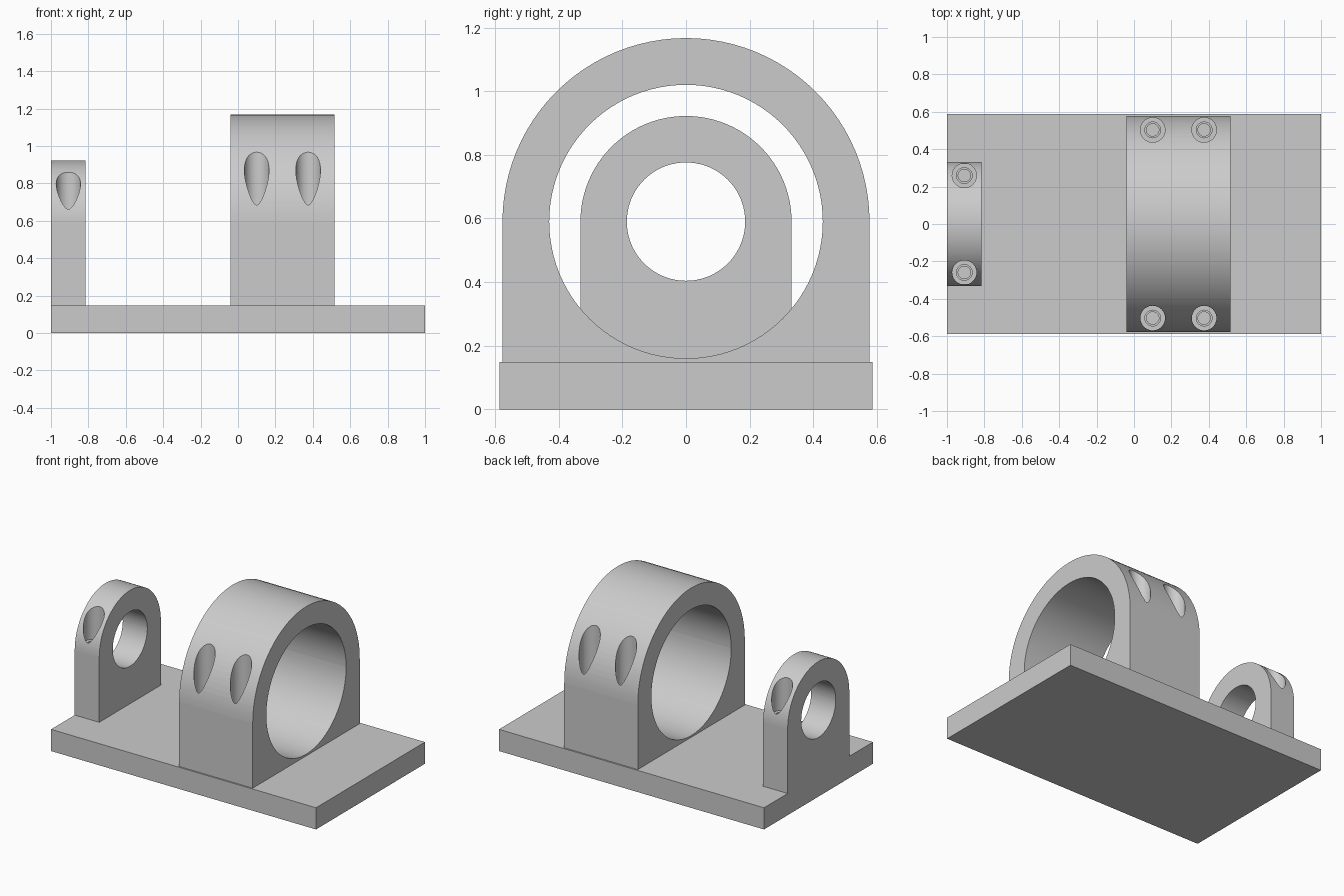
import bpy, bmesh, math

if "Cube" in bpy.data.objects:
    bpy.data.objects.remove(bpy.data.objects["Cube"])

AXIS_Z = 0.59     # bore centre height, also the split between block and cap
BASE_TOP = 0.148
SEAT_Z = 0.632    # floor of the screw counterbores
SEG = 96

grey = bpy.data.materials.new("plain grey")
grey.diffuse_color = (0.6, 0.6, 0.6, 1)
grey.use_nodes = True
grey.node_tree.nodes["Principled BSDF"].inputs["Base Color"].default_value = grey.diffuse_color


def extrude_x(name, profile, x0, x1):
    """Solid from a closed (y, z) profile, extruded along x."""
    bm = bmesh.new()
    face = bm.faces.new([bm.verts.new((x0, y, z)) for y, z in profile])
    ext = bmesh.ops.extrude_face_region(bm, geom=[face])
    verts = [v for v in ext["geom"] if isinstance(v, bmesh.types.BMVert)]
    bmesh.ops.translate(bm, verts=verts, vec=(x1 - x0, 0, 0))
    bmesh.ops.recalc_face_normals(bm, faces=bm.faces)
    mesh = bpy.data.meshes.new(name)
    bm.to_mesh(mesh)
    bm.free()
    mesh.materials.append(grey)
    obj = bpy.data.objects.new(name, mesh)
    bpy.context.collection.objects.link(obj)
    return obj


def arc(r, start, end, n):
    return [(r * math.cos(a), AXIS_Z + r * math.sin(a))
            for a in (start + (end - start) * i / n for i in range(n + 1))]


def drill(name, x, y, r, z0, z1):
    bpy.ops.mesh.primitive_cylinder_add(vertices=48, radius=r, depth=z1 - z0,
                                        location=(x, y, (z0 + z1) / 2))
    cutter = bpy.context.object
    cutter.name = name
    cutter.data.materials.append(grey)
    return cutter


def boolean(obj, other, operation):
    mod = obj.modifiers.new(operation.lower(), 'BOOLEAN')
    mod.operation, mod.solver, mod.object = operation, 'EXACT', other
    bpy.context.view_layer.objects.active = obj
    bpy.ops.object.modifier_apply(modifier=mod.name)
    bpy.data.objects.remove(other)


def smooth(obj):
    bpy.ops.object.select_all(action='DESELECT')
    obj.select_set(True)
    bpy.context.view_layer.objects.active = obj
    bpy.ops.object.shade_smooth_by_angle(angle=math.radians(30))


# Base plate
W = 0.587
base = extrude_x("base_plate", [(-W, 0), (W, 0), (W, BASE_TOP), (-W, BASE_TOP)], -1, 1)

# Bearing supports: name, x range, outer and bore radius, screw x, screw y
supports = [
    ("large", -0.04, 0.515, 0.577, 0.43, (0.10, 0.375), 0.503, 0.066),
    ("small", -1.0, -0.815, 0.332, 0.186, (-0.907,), 0.259, 0.065),
]
for name, x0, x1, ro, ri, screws_x, screw_y, seat_r in supports:
    # Lower block with a half-round saddle
    saddle = arc(ri, 0, -math.pi, SEG // 2)
    foot = 0.10
    block = extrude_x(name + "_block",
                      [(ro, foot), (ro, AXIS_Z)] + saddle + [(-ro, AXIS_Z), (-ro, foot)], x0, x1)
    # Half-ring cap
    cap = extrude_x(name + "_cap",
                    arc(ro, 0, math.pi, SEG // 2) + arc(ri, math.pi, 0, SEG // 2), x0, x1)
    # Counterbored screw holes through the cap, narrower in the block
    for x in screws_x:
        for y in (-screw_y, screw_y):
            boolean(cap, drill("seat", x, y, seat_r, SEAT_Z, 1.4), 'DIFFERENCE')
            boolean(cap, drill("clearance", x, y, 0.042, 0.5, 0.8), 'DIFFERENCE')
            boolean(block, drill("tapped", x, y, 0.033, 0.3, 0.8), 'DIFFERENCE')
    smooth(cap)
    boolean(base, block, 'UNION')

smooth(base)
base.name = "base_with_blocks"
